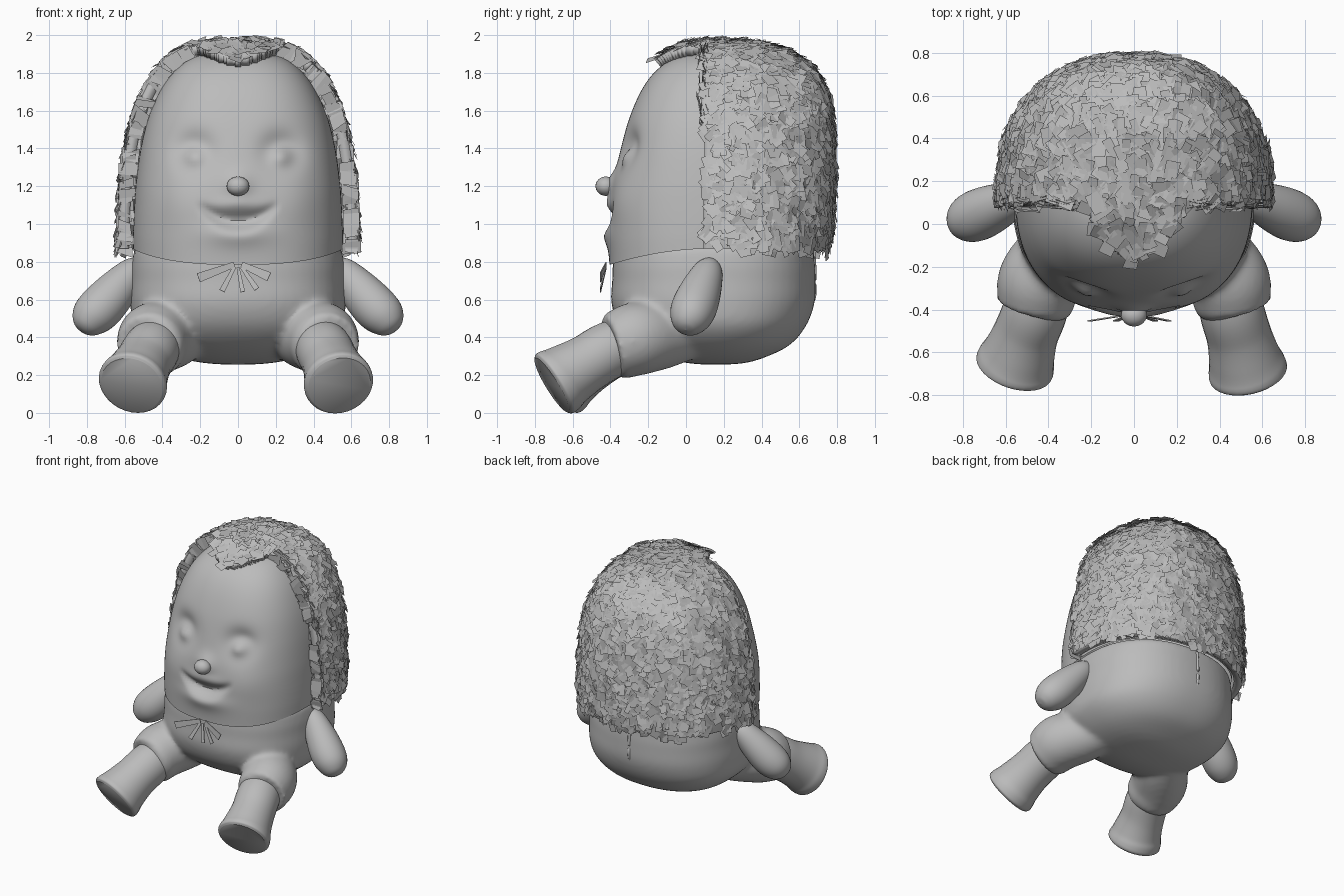
import bpy, bmesh, math, random
from mathutils import Vector

if "Cube" in bpy.data.objects:
    bpy.data.objects.remove(bpy.data.objects["Cube"])

random.seed(4)
grey = bpy.data.materials.new("plain grey")
grey.diffuse_color = (0.5, 0.5, 0.5, 1)
grey.use_nodes = True
grey.node_tree.nodes["Principled BSDF"].inputs["Base Color"].default_value = grey.diffuse_color

# cross-section rows: z, half width, front y, back y
BODY = [(.255, .0, .15, .15), (.262, .16, .02, .30), (.295, .33, -.12, .42), (.36, .46, -.25, .55),
        (.46, .55, -.35, .635), (.58, .57, -.395, .68), (.70, .565, -.39, .685),
        (.80, .56, -.385, .68), (.89, .52, -.35, .65), (.91, .3, -.1, .4), (.91, 0, .15, .15)]
HEAD = [(.87, .555, -.405, .69), (.95, .555, -.41, .71), (1.08, .55, -.405, .72), (1.22, .54, -.385, .725),
        (1.40, .515, -.345, .725), (1.56, .475, -.30, .715), (1.70, .415, -.24, .68),
        (1.80, .345, -.17, .615), (1.87, .26, -.08, .50), (1.905, .15, .01, .35), (1.915, .0, .15, .15)]
YC = .15


def spline(rows, p):
    """Smooth interpolation through rows at parameter p."""
    i = min(int(p), len(rows) - 2)
    f = p - i
    a, b, c, d = (rows[min(max(k, 0), len(rows) - 1)] for k in range(i - 1, i + 3))
    return [.5 * (2 * q + (r - o) * f + (2 * o - 5 * q + 4 * r - s) * f * f + (3 * q - o - 3 * r + s) * f ** 3)
            for o, q, r, s in zip(a, b, c, d)]


def section(rows, p, t):
    """Point on the rounded hull; t = 0 is the front."""
    z, w, yf, yb = spline(rows, p)
    c, s = math.cos(t), math.sin(t)
    n = 2.5 if c > 0 else 2.3
    r = (abs(c) ** n + abs(s) ** n) ** (-1 / n)
    return Vector((w * s * r, YC - (YC - yf if c > 0 else yb - YC) * c * r, z))


def finish(name, verts, faces, smooth=True, thick=0):
    me = bpy.data.meshes.new(name)
    me.from_pydata(verts, [], faces)
    bm = bmesh.new()
    bm.from_mesh(me)
    if smooth:
        bmesh.ops.remove_doubles(bm, verts=bm.verts, dist=.0002)
        bmesh.ops.recalc_face_normals(bm, faces=bm.faces)
    bm.to_mesh(me)
    bm.free()
    me.materials.append(grey)
    if smooth:
        me.polygons.foreach_set("use_smooth", [True] * len(me.polygons))
        me.set_sharp_from_angle(angle=math.radians(40))
    ob = bpy.data.objects.new(name, me)
    bpy.context.collection.objects.link(ob)
    if thick:
        m = ob.modifiers.new("thickness", 'SOLIDIFY')
        m.thickness, m.offset = thick, -1
    return ob


def grid_faces(n, seg):
    return [(r * seg + k, r * seg + (k + 1) % seg, (r + 1) * seg + (k + 1) % seg, (r + 1) * seg + k)
            for r in range(n - 1) for k in range(seg)]


def hull(name, rows, sub, seg, shape=lambda v: v):
    n = (len(rows) - 1) * sub + 1
    verts = [shape(section(rows, r / sub, math.tau * k / seg)) for r in range(n) for k in range(seg)]
    return finish(name, verts, grid_faces(n, seg))


# face relief pushed along y
def face_relief(v):
    front = max(0, (YC - v.y) / .55)
    ax = abs(v.x)
    g = lambda x0, z0, sx, sz: math.exp(-((ax - x0) / sx) ** 2 - ((v.z - z0) / sz) ** 2)
    d = 0
    if v.y < .05:
        d = -.065 * g(.23, 1.385, .10, .095) + .06 * g(.23, 1.36, .06, .055)     # socket and lid
        d += .01 * g(.32, 1.12, .13, .11) + .03 * g(0, .965, .16, .045) + .015 * g(0, 1.11, .10, .035)
        d += .035 * g(0, 1.21, .07, .065)                                        # bridge under the nose
        u = ax / .22
        if u < 1:                                                                # smiling mouth
            k = (v.z - 1.02 - .09 * u * u) / (.022 + .02 * (1 - u * u))
            d -= .05 * math.exp(-k * k) * (1 - u * u)
    drop = .085 * min(front, 1) ** 2 * math.exp(-(v.z - .87) / .06)
    return Vector((v.x, v.y - d, v.z - drop))


body = hull("body", BODY, 5, 64)
hull("head", HEAD, 10, 192, face_relief)

# nose
bm = bmesh.new()
bmesh.ops.create_uvsphere(bm, u_segments=24, v_segments=16, radius=.06)
nose = [Vector((v.co.x, v.co.y * .9 - .425, v.co.z * .85 + 1.2)) for v in bm.verts]
finish("nose", nose, [[v.index for v in f.verts] for f in bm.faces])
bm.free()


# limbs: rows are x, y, z, radius
def limb(name, rows, side, seg=32, sub=6):
    n = (len(rows) - 1) * sub + 1
    pts = [spline(rows, r / sub) for r in range(n)]
    verts = []
    for r, (x, y, z, rad) in enumerate(pts):
        a, b = Vector(pts[max(r - 1, 0)][:3]), Vector(pts[min(r + 1, n - 1)][:3])
        q = (b - a).to_track_quat('Z', 'Y')
        for k in range(seg):
            t = math.tau * k / seg
            v = Vector((x, y, z)) + q @ Vector((math.cos(t), math.sin(t), 0)) * max(rad, .001)
            verts.append((v.x * side, v.y, v.z))
    faces = grid_faces(n, seg)
    faces += [list(range(seg)), list(range((n - 1) * seg, n * seg))]
    return finish(name, verts, faces)


LEG = [(.42, -.25, .39, .13), (.455, -.40, .335, .15), (.49, -.52, .265, .152), (.515, -.62, .205, .168),
       (.528, -.67, .172, .183), (.534, -.697, .155, .184), (.537, -.71, .147, .168)]
trousers = []
for side, label in ((-1, "left"), (1, "right")):
    limb(label + "_arm", [(.50, .14, .80, .03), (.55, .12, .755, .075), (.63, .085, .665, .105), (.71, .05, .575, .12),
                          (.77, .025, .515, .113), (.81, .008, .47, .085), (.832, .0, .445, .045), (.838, -.002, .438, .0)], side)
    trousers.append(limb(label + "_trouser_leg", [(.24, .08, .44, .13), (.34, -.10, .415, .175), (.435, -.25, .395, .195),
                                                  (.456, -.34, .365, .185), (.462, -.39, .35, .172), (.468, -.41, .345, .10)], side))
    # the left foot is turned out a little more
    turn = lambda y: max(0, -y - .35) / .35 if side < 0 else 0
    limb(label + "_leg", [(x + .025 * turn(y), y + .03 * turn(y), z, r) for x, y, z, r in LEG], side)

# trouser legs blend softly into the body
with bpy.context.temp_override(active_object=body, object=body, selected_objects=[body] + trousers,
                               selected_editable_objects=[body] + trousers):
    bpy.ops.object.join()
m = body.modifiers.new("merge", 'REMESH')
m.mode, m.voxel_size, m.use_smooth_shade = 'VOXEL', .016, True
m = body.modifiers.new("soften", 'SMOOTH')
m.factor, m.iterations = .5, 14

# hair cap lying over the back of the head
SUB, SEG = 10, 128
N = (len(HEAD) - 1) * SUB + 1


def hair_point(p, t):
    v = section(HEAD, p, t)
    e = .01
    p2 = min(max(p, e), len(HEAD) - 1 - .1)
    du = section(HEAD, p2, t + e) - section(HEAD, p2, t - e)
    dp = section(HEAD, p2 + e, t) - section(HEAD, p2 - e, t)
    n = du.cross(dp).normalized()
    if p > len(HEAD) - 1.1:
        n = Vector((0, 0, 1))
    k = min(max((v.y + .15) / .25, 0), 1)
    return v + n * (.045 + .01 * k + .022 * abs(n.x))


cap = [hair_point(r / SUB, math.tau * k / SEG) for r in range(N) for k in range(SEG)]


def hairy(f):
    c = sum((cap[i] for i in f), Vector()) / 4
    fringe = .25 * max(0, 1 - (c.x / .22) ** 2) ** .7 if c.z > 1.7 else 0
    return c.y > .09 - fringe


cap_faces = [f for f in grid_faces(N, SEG) if hairy(f)]
cap_ob = finish("hair_cap", cap, cap_faces, True, .055)
bm = bmesh.new()
bm.from_mesh(cap_ob.data)
bmesh.ops.delete(bm, geom=[v for v in bm.verts if not v.link_faces], context='VERTS')
bm.to_mesh(cap_ob.data)
bm.free()

# loose flat hair tufts, layered like shingles
tv, tf = [], []


def tuft(c, along, across, length, width):
    i = len(tv)
    for a, b in ((-1, -1), (1, -1), (1, 1), (-1, 1)):
        taper = random.uniform(.75, 1.1)
        tv.append(c + along * (b * length / 2) + across * (a * width / 2 * taper))
    tf.append((i, i + 1, i + 2, i + 3))


polys = [p for p in cap_ob.data.polygons if p.area > 1e-7]
for p in random.choices(polys, weights=[q.area for q in polys], k=2300):
    c, n = p.center.copy(), p.normal.copy()
    if (c - Vector((0, .15, 1.3))).dot(n) < 0:
        n.negate()
    down = Vector((0, .5 * max(0, n.z), -1))
    down = (down - n * down.dot(n)).normalized()
    side = n.cross(down)
    a = random.gauss(0, .45)
    along = down * math.cos(a) + side * math.sin(a)
    across = n.cross(along)
    along = (along + n * random.uniform(-.05, .4)).normalized()
    across = (across + n * random.uniform(-.25, .25)).normalized()
    tuft(c + n * random.uniform(.0, .013), along, across, random.uniform(.06, .11), random.uniform(.035, .075))

# tufts facing forward along the hairline
for p in polys:
    c = p.center
    if c.y < .125 and abs(c.x) > .25 and random.random() < .8:
        out = Vector((c.x, 0, max(0, c.z - 1.4) * 1.1)).normalized()
        up = Vector((-out.z, random.uniform(-.3, .3), out.x))
        out = (out + up * random.uniform(-.4, .4)).normalized()
        tuft(c - out * .03 + Vector((0, random.uniform(-.03, .01), 0)), out, up, random.uniform(.06, .11), random.uniform(.04, .08))
finish("hair_tufts", tv, tf, False)

# ribbon bow at the neck: x, z of both ends and width
bv, bf = [], []
for x0, z0, x1, z1, w in ((-.02, .785, -.21, .715, .05), (.02, .785, .165, .72, .05),
                          (-.02, .77, -.085, .645, .03), (0, .77, .025, .64, .025), (.02, .77, .10, .655, .03)):
    d = Vector((x1 - x0, 0, z1 - z0)).normalized()
    s = Vector((-d.z, 0, d.x)) * w / 2
    i = len(bv)
    a, b = Vector((x0, -.42, z0)), Vector((x1, -.45, z1))
    bv += [a - s * .6, a + s * .6, b + s, b - s]
    bf.append((i, i + 1, i + 2, i + 3))
finish("bow", bv, bf, False, .006)

# raised seam down the back
limb("back_seam", [(0, .675, .86, .010), (0, .68, .74, .012), (0, .678, .62, .012), (0, .665, .57, .004)], 1, 10, 4)
